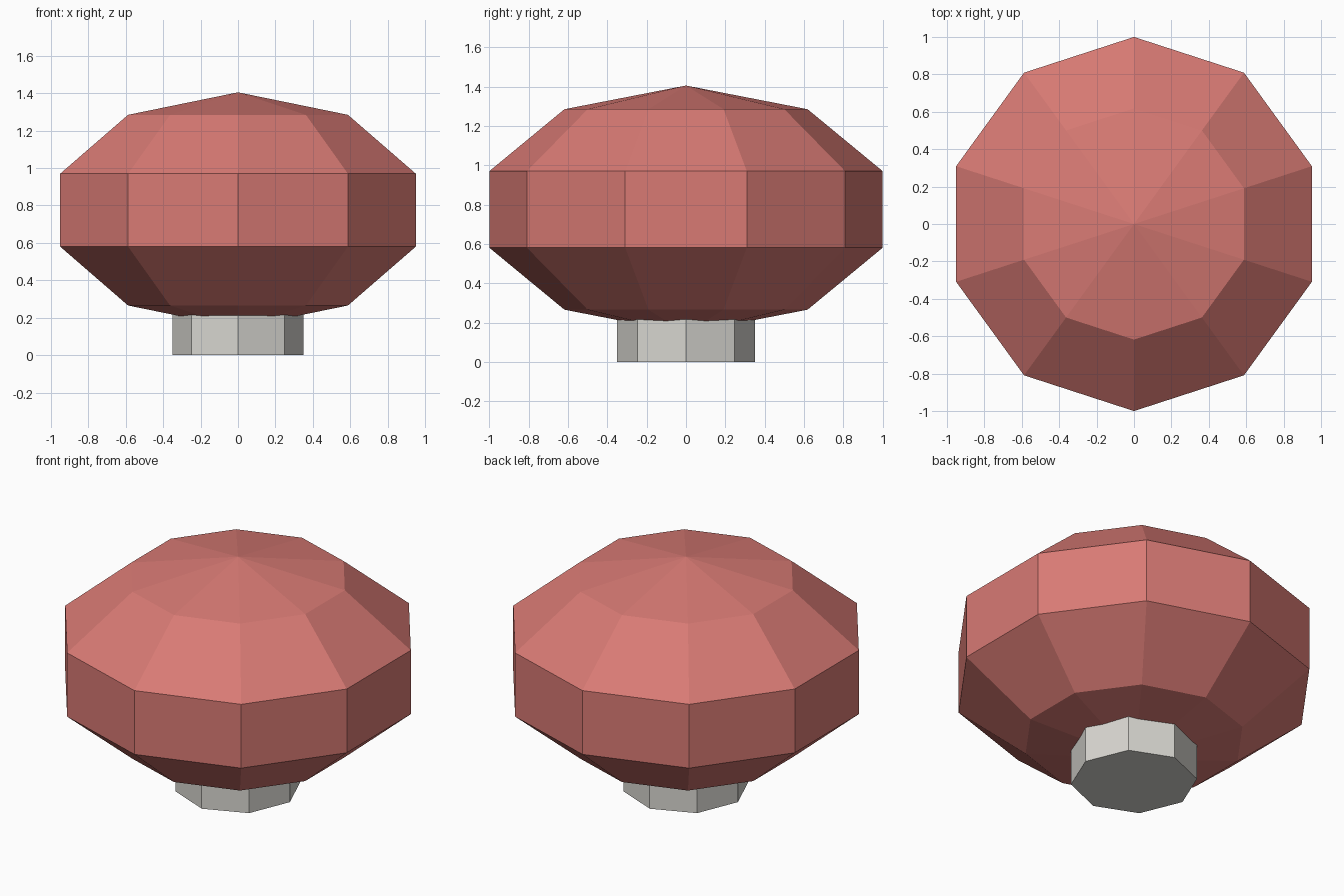
import bpy

if "Cube" in bpy.data.objects:
    bpy.data.objects.remove(bpy.data.objects["Cube"])


def material(name, rgb):
    m = bpy.data.materials.new(name)
    m.diffuse_color = (*rgb, 1)
    m.use_nodes = True
    m.node_tree.nodes["Principled BSDF"].inputs["Base Color"].default_value = m.diffuse_color
    return m


def finish(name, mat):
    ob = bpy.context.object
    ob.name = name
    ob.data.materials.append(mat)
    bpy.ops.object.transform_apply(location=True, rotation=True, scale=True)
    bpy.ops.object.shade_flat()
    return ob


red = material("soft red", (0.69, 0.195, 0.175))
grey = material("light grey", (0.68, 0.67, 0.63))

# Knob head: ten-sided low-poly sphere, flattened so its widest ring has radius 1
bpy.ops.mesh.primitive_uv_sphere_add(segments=10, ring_count=5, radius=1, location=(0, 0, 0.775))
bpy.context.object.scale = (1.0515, 1.0515, 0.63)
finish("knob_head", red)

# Stem: short octagonal post reaching into the head
bpy.ops.mesh.primitive_cylinder_add(vertices=8, radius=0.35, depth=0.35, location=(0, 0, 0.175))
finish("stem", grey)
